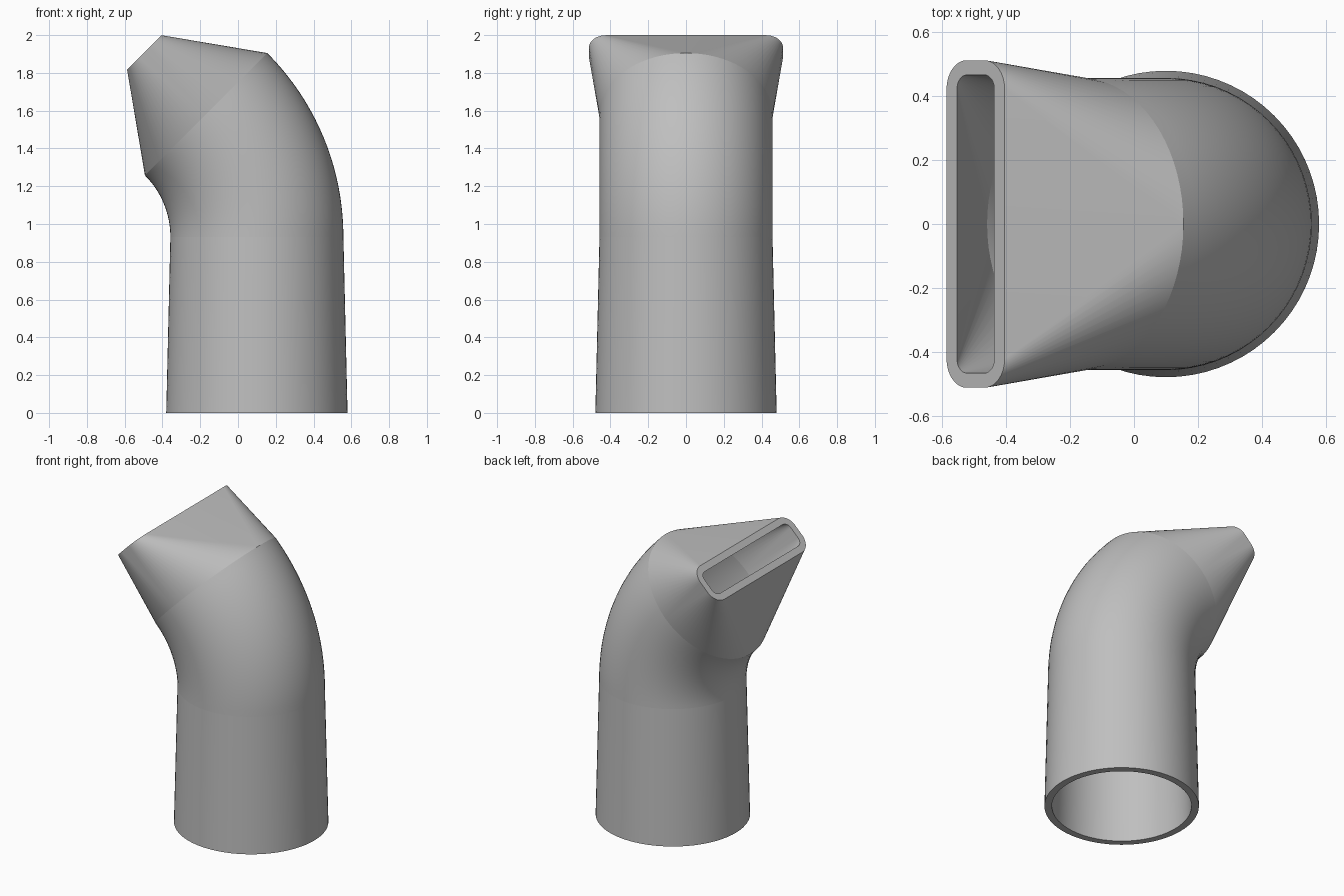
import bpy, bmesh, math
from mathutils import Vector

old = bpy.data.objects.get("Cube")
if old:
    bpy.data.objects.remove(old)

QUARTER = 18                      # segments per quarter turn
WALL = 0.046
PIVOT = Vector((-0.818, 0, 0.932))  # centre the elbow turns around
TURN = 0.918                      # elbow centreline radius
TUBE = 0.458
BASE = 0.48

grey = bpy.data.materials.new("Light grey plastic")
grey.use_nodes = True
colour = (0.52, 0.52, 0.52, 1)
grey.diffuse_color = colour
grey.node_tree.nodes["Principled BSDF"].inputs["Base Color"].default_value = colour


def section(centre, tilt, half_n, half_y, corner):
    """Rounded rectangle (a circle when corner equals both halves)."""
    n = Vector((math.cos(tilt), 0, math.sin(tilt)))
    points = []
    for q, (sn, sy) in enumerate(((1, 1), (-1, 1), (-1, -1), (1, -1))):
        for i in range(QUARTER + 1):
            a = (q + i / QUARTER) * math.pi / 2
            u = sn * (half_n - corner) + corner * math.cos(a)
            v = sy * (half_y - corner) + corner * math.sin(a)
            points.append(centre + n * u + Vector((0, v, 0)))
    return points


def circle(centre, tilt, radius):
    return section(centre, tilt, radius, radius, radius)


def shell(name, outer, inner, rim_start=False, rim_end=False):
    """Hollow part lofted through matching outer and inner sections."""
    bm = bmesh.new()
    out = [[bm.verts.new(p) for p in ring] for ring in outer]
    inn = [[bm.verts.new(p) for p in ring] for ring in inner]

    def bridge(a, b):
        for i in range(len(a)):
            j = (i + 1) % len(a)
            bm.faces.new((a[i], a[j], b[j], b[i]))

    for a, b in zip(out, out[1:]):
        bridge(a, b)
    for a, b in zip(inn, inn[1:]):
        bridge(b, a)
    if rim_start:
        bridge(inn[0], out[0])
    if rim_end:
        bridge(out[-1], inn[-1])
    bmesh.ops.remove_doubles(bm, verts=bm.verts, dist=0.0001)
    # orient the outside faces outward
    bmesh.ops.recalc_face_normals(bm, faces=bm.faces)
    mesh = bpy.data.meshes.new(name)
    bm.to_mesh(mesh)
    bm.free()
    mesh.materials.append(grey)
    obj = bpy.data.objects.new(name, mesh)
    bpy.context.collection.objects.link(obj)
    bpy.ops.object.select_all(action='DESELECT')
    obj.select_set(True)
    bpy.context.view_layer.objects.active = obj
    bpy.ops.object.shade_smooth_by_angle(angle=math.radians(30))
    return obj


def elbow_centre(angle):
    return PIVOT + TURN * Vector((math.cos(angle), 0, math.sin(angle)))


# Slightly tapered hose socket
foot, top = Vector((0.1, 0, 0)), elbow_centre(0)
shell("hose_socket",
      [circle(foot, 0, BASE), circle(top, 0, TUBE)],
      [circle(foot, 0, BASE - WALL), circle(top, 0, TUBE - WALL)],
      rim_start=True)

# Eighth-turn elbow
END = math.pi / 4
angles = [END * i / 20 for i in range(21)]
shell("elbow",
      [circle(elbow_centre(a), a, TUBE) for a in angles],
      [circle(elbow_centre(a), a, TUBE - WALL) for a in angles])

# Round-to-slot nozzle
start = elbow_centre(END)
mouth = start + 0.463 * Vector((-math.sin(END), 0, math.cos(END)))
shell("slot_nozzle",
      [circle(start, END, TUBE), section(mouth, END, 0.1285, 0.513, 0.09)],
      [circle(start, END, TUBE - WALL),
       section(mouth, END, 0.1285 - WALL, 0.513 - WALL, 0.09 - WALL)],
      rim_end=True)
